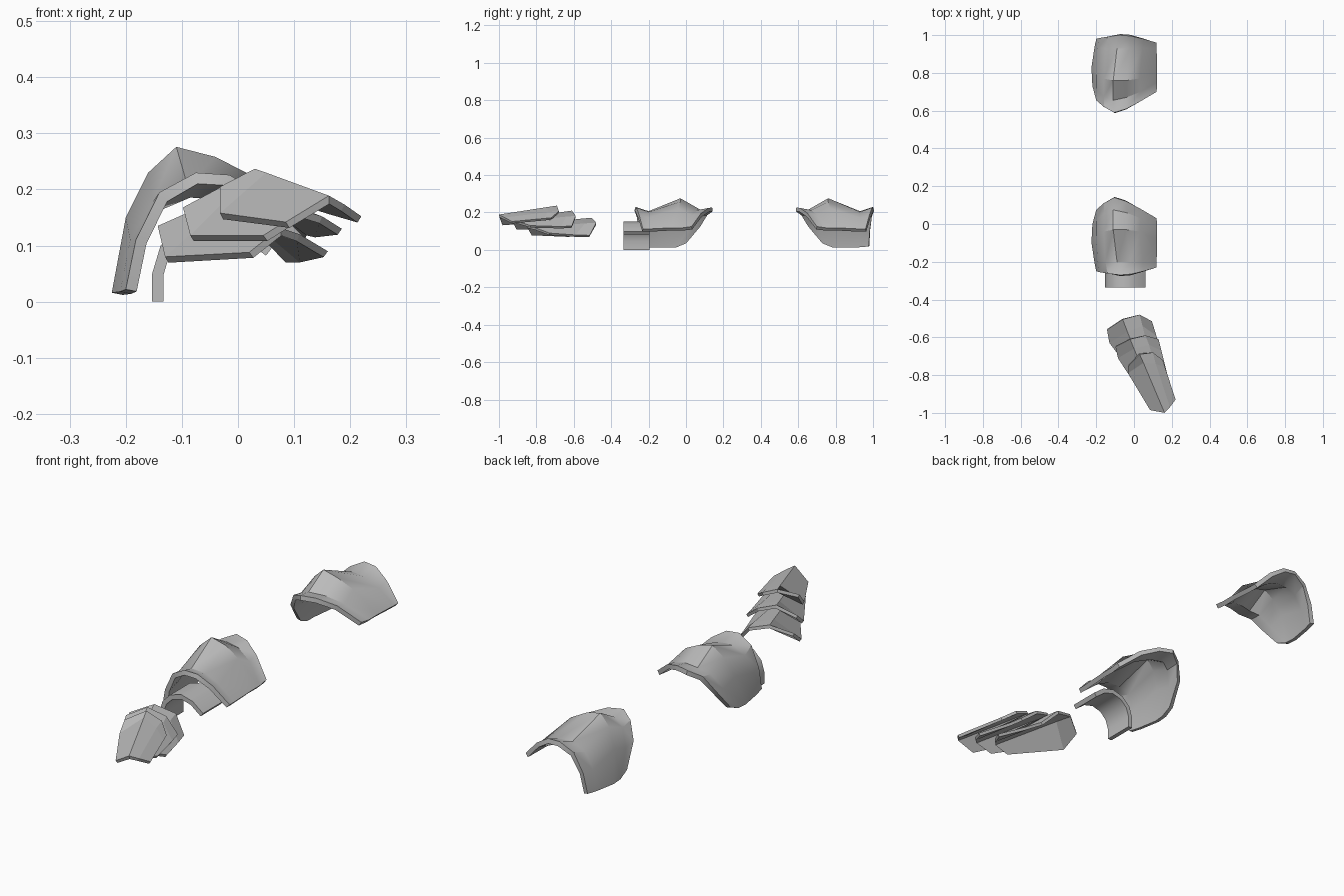
import bpy, math

metal = bpy.data.materials.new("grey_metal")
metal.diffuse_color = (0.5, 0.5, 0.5, 1)


def shell(name, rows, thickness, smooth):
    """Skin rows of points (rows run +y, points run +x), then thicken inward."""
    n = len(rows[0])
    verts = [p for r in rows for p in r]
    faces = [(i * n + j, i * n + j + 1, (i + 1) * n + j + 1, (i + 1) * n + j)
             for i in range(len(rows) - 1) for j in range(n - 1)]
    mesh = bpy.data.meshes.new(name)
    mesh.from_pydata(verts, [], faces)
    mesh.materials.append(metal)
    ob = bpy.data.objects.new(name, mesh)
    bpy.context.collection.objects.link(ob)
    bpy.ops.object.select_all(action='DESELECT')
    ob.select_set(True)
    bpy.context.view_layer.objects.active = ob
    mod = ob.modifiers.new("thickness", 'SOLIDIFY')
    mod.thickness, mod.offset, mod.use_even_offset = thickness, -1, True
    bpy.ops.object.modifier_apply(modifier=mod.name)
    if smooth:
        bpy.ops.object.shade_smooth_by_angle(angle=math.radians(35))
    return ob


def section(xz, ys):
    return [(x, y, z) for (x, z), y in zip(xz, ys)]


# Arm guard: flared wrist rim, dip, swollen middle, dip, flared elbow rim
rim = [(-.2, .022), (-.182, .11), (-.14, .195), (-.075, .23), (-.015, .226), (.05, .185), (.12, .112)]
dip = [(-.21, .018), (-.192, .11), (-.152, .178), (-.09, .207), (-.02, .203), (.045, .172), (.12, .112)]
mid = [(-.225, .016), (-.2, .15), (-.16, .23), (-.11, .276), (-.04, .258), (.03, .222), (.122, .118)]
elbow_dip = [(-.223, .018), (-.2, .125), (-.16, .193), (-.11, .216), (-.04, .213), (.035, .185), (.122, .118)]
elbow = [(-.22, .04), (-.2, .135), (-.16, .203), (-.105, .227), (-.04, .224), (.035, .195), (.12, .125)]
guard = [
    section(rim, [-.25, -.255, -.262, -.27, -.265, -.25, -.23]),
    section(dip, [-.2] * 7),
    section(mid, [-.1, -.06, -.04, -.03, -.03, -.04, -.08]),
    section(elbow_dip, [-.05, .02, .055, .075, .06, .03, -.02]),
    section(elbow, [0, .075, .11, .14, .12, .08, .03]),
]
shell("forearm_guard", guard, .02, True)

# The upper arm guard is the same piece turned end for end
upper = [[(x, .73 - y, z) for x, y, z in r] for r in reversed(guard)]
shell("upper_arm_guard", upper, .02, True)

# Wrist cuff: short arch tucked under the forearm guard
arch = [(-.153, 0), (-.153, .05), (-.138, .1), (-.1, .138), (-.045, .153), (.01, .138), (.062, .098)]
shell("wrist_cuff", [section(arch, [y] * 7) for y in (-.335, -.195)], .02, True)

# Three overlapping hand plates, each folded along a ridge (front, middle, rear rows)
plates = {
    "hand_plate_rear": [
        [(.02, -.83, .088), (.075, -.85, .132), (.11, -.81, .12), (.16, -.73, .09)],
        [(-.13, -.63, .08), (-.035, -.57, .166), (.045, -.54, .142), (.118, -.59, .08)],
        [(-.143, -.56, .135), (-.06, -.505, .172), (.03, -.48, .145), (.095, -.515, .078)]],
    "hand_plate_middle": [
        [(.045, -.91, .118), (.115, -.93, .163), (.15, -.9, .152), (.185, -.83, .13)],
        [(-.085, -.71, .118), (.0, -.66, .203), (.08, -.64, .178), (.145, -.67, .125)],
        [(-.098, -.65, .168), (-.02, -.61, .21), (.06, -.59, .182), (.13, -.61, .128)]],
    "hand_plate_front": [
        [(.085, -.985, .142), (.162, -1.0, .189), (.19, -.97, .173), (.22, -.93, .152)],
        [(-.032, -.79, .158), (.05, -.735, .23), (.115, -.74, .202), (.165, -.76, .168)],
        [(-.032, -.755, .205), (.03, -.69, .237), (.1, -.68, .207), (.152, -.72, .172)]],
}
for name, rows in plates.items():
    shell(name, rows, .013, False)
